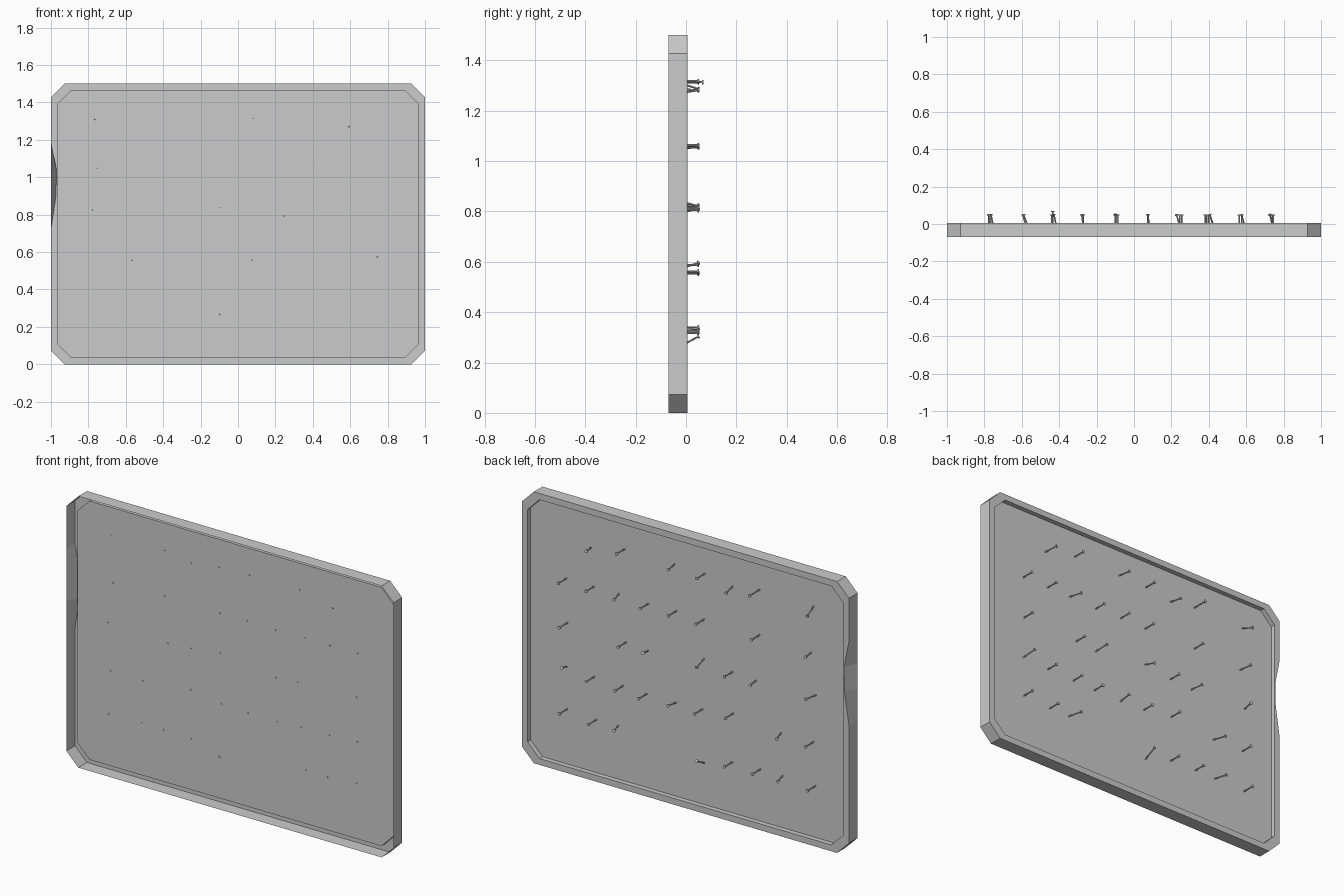
import bpy, bmesh
from mathutils import Vector

if "Cube" in bpy.data.objects:
    bpy.data.objects.remove(bpy.data.objects["Cube"])

Y_FRONT, Y_BACK, Y_PANEL = -0.07, 0.005, -0.022


def add_object(name, bm):
    bmesh.ops.recalc_face_normals(bm, faces=bm.faces)
    mesh = bpy.data.meshes.new(name)
    bm.to_mesh(mesh)
    bm.free()
    obj = bpy.data.objects.new(name, mesh)
    bpy.context.collection.objects.link(obj)
    return obj


def outline(inset, dent):
    """Chamfered rectangle; the left side carries the dent points (z, depth)."""
    w, lo, hi, c = 1 - inset, inset, 1.5 - inset, 0.073
    pts = [(-w + c, lo), (w - c, lo), (w, lo + c), (w, hi - c),
           (w - c, hi), (-w + c, hi), (-w, hi - c)]
    pts += [(-w + d, z) for z, d in dent]
    return pts + [(-w, lo + c)]


# Sign board: open-fronted pressed tray with a sunken back panel and a dented edge
dent = [(1.19, 0), (1.04, 0.03), (0.90, 0.027), (0.72, 0)]
flat = [(z, 0) for z, _ in dent]
bm = bmesh.new()
loops = []
for inset, bumps, y in ((0, flat, Y_FRONT), (0, dent, Y_BACK),
                        (0.035, flat, Y_BACK), (0.035, flat, Y_PANEL)):
    loops.append([bm.verts.new((x, y, z)) for x, z in outline(inset, bumps)])
for a, b in zip(loops, loops[1:]):
    for i in range(len(a)):
        j = (i + 1) % len(a)
        bm.faces.new((a[i], a[j], b[j], b[i]))
bm.faces.new(loops[-1])
add_object("sign_board", bm)


def add_rod(bm, rings, axis, sides=6):
    """Closed rod through (centre, radius) rings along an axis."""
    u = axis.orthogonal().normalized()
    v = axis.cross(u).normalized()
    from math import cos, sin, tau
    loops = [[bm.verts.new(p + r * (u * cos(tau * k / sides) + v * sin(tau * k / sides)))
              for k in range(sides)] for p, r in rings]
    for a, b in zip(loops, loops[1:]):
        for k in range(sides):
            bm.faces.new((a[k], a[k - 1], b[k - 1], b[k]))
    bm.faces.new(loops[0])
    bm.faces.new(loops[-1])


# Nails: base x, base z, then optional lean of the head (dx, dz)
nails = [
    (-.765, 1.31, -.012, -.025), (-.435, 1.313), (-.27, 1.287, -.01, -.007), (-.1, 1.312),
    (.085, 1.315, -.012, 0), (.39, 1.317), (.595, 1.27, -.02, .012),
    (-.75, 1.05, -.015, .005), (-.435, 1.063), (-.095, 1.058), (.073, 1.06), (.245, 1.054),
    (.425, 1.06, -.02, 0), (.577, 1.06), (.745, 1.06),
    (-.78, .823, .015, 0), (-.413, .805, -.015, .005), (-.27, .815), (-.095, .84, -.005, -.02),
    (.247, .793, -.02, .02), (.38, .805), (.74, .816),
    (-.765, .56), (-.565, .556, -.025, 0), (-.275, .587), (-.086, .56), (.075, .553, 0, .01),
    (.255, .553), (.4, .558), (.575, .562), (.745, .572, -.02, .025),
    (-.777, .32), (-.575, .322, -.02, 0), (-.44, .322), (-.27, .317), (-.098, .265, -.002, .04),
    (.43, .33, -.025, .005), (.563, .328), (.74, .34),
]
bm = bmesh.new()
for n, (x, z, *lean) in enumerate(nails):
    dx, dz = lean or (0, 0)
    base = Vector((x, Y_PANEL, z))
    head = Vector((x + dx, 0.07 if n == 1 else 0.052, z + dz))
    axis = (head - base).normalized()
    neck = head - axis * 0.006
    add_rod(bm, [(base - axis * 0.004, 0.004), (neck, 0.004),
                 (neck, 0.009), (head, 0.009)], axis)
add_object("nails", bm)
